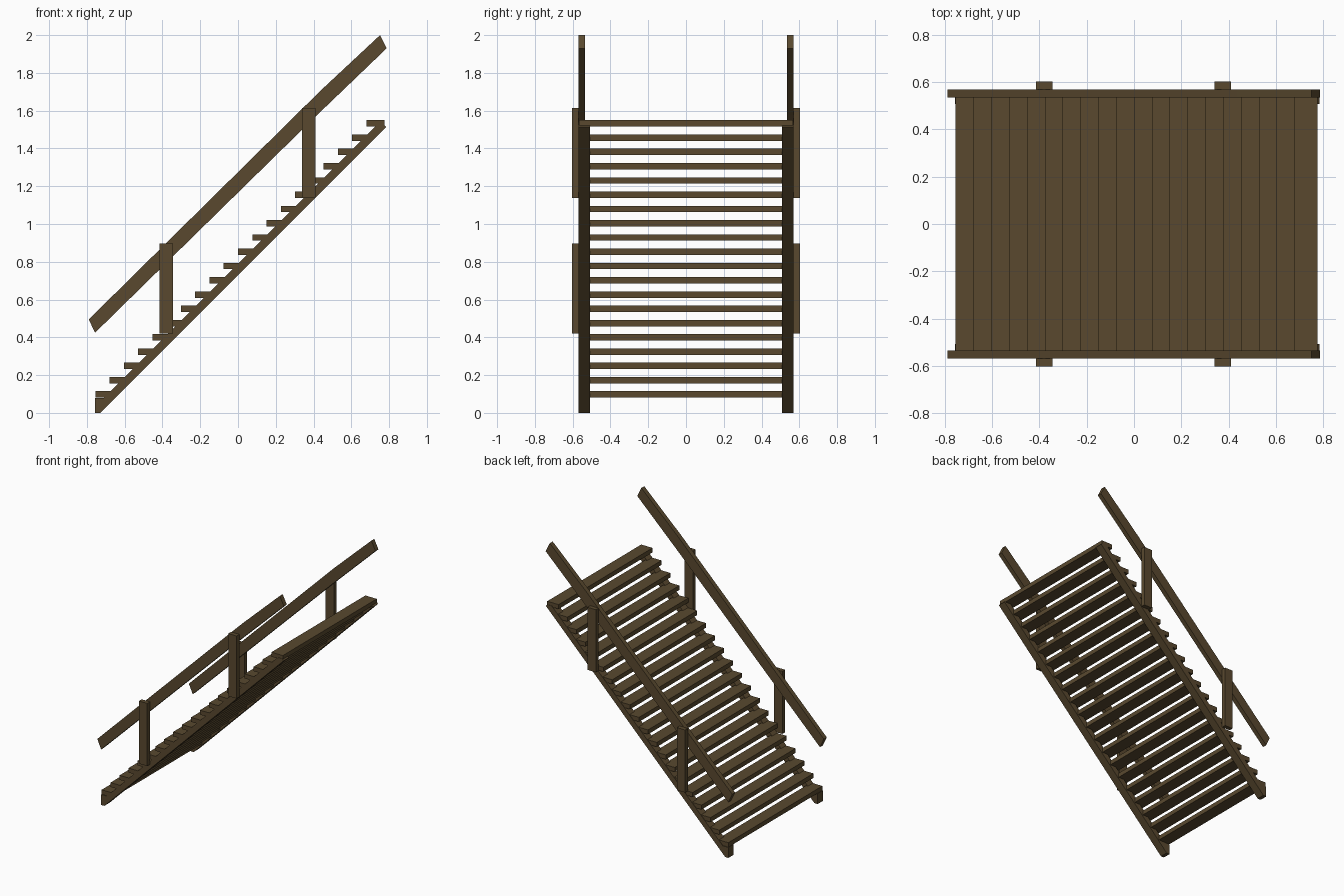
import bpy, bmesh

if "Cube" in bpy.data.objects:
    bpy.data.objects.remove(bpy.data.objects["Cube"])

wood = bpy.data.materials.new("dark brown wood")
wood.diffuse_color = (0.10, 0.066, 0.028, 1)
wood.use_nodes = True
wood.node_tree.nodes["Principled BSDF"].inputs["Base Color"].default_value = wood.diffuse_color


def prism(name, outline, y0, y1):
    """Extrude an x-z outline from y0 to y1."""
    bm = bmesh.new()
    face = bm.faces.new([bm.verts.new((x, y0, z)) for x, z in outline])
    out = bmesh.ops.extrude_face_region(bm, geom=[face])["geom"]
    verts = [v for v in out if isinstance(v, bmesh.types.BMVert)]
    bmesh.ops.translate(bm, verts=verts, vec=(0, y1 - y0, 0))
    bmesh.ops.recalc_face_normals(bm, faces=bm.faces)
    mesh = bpy.data.meshes.new(name)
    bm.to_mesh(mesh)
    bm.free()
    mesh.materials.append(wood)
    ob = bpy.data.objects.new(name, mesh)
    bpy.context.collection.objects.link(ob)
    return ob


def plank(name, x0, x1, z0, z1, y0, y1):
    return prism(name, [(x0, z0), (x1, z0), (x1, z1), (x0, z1)], y0, y1)


# Twenty open treads
STEP = 0.0755
for i in range(20):
    x, z = -0.755 + i * STEP, 0.081 + i * STEP
    plank("tread", x, x + 0.096, z, z + 0.034, -0.567, 0.567)

stringer = [(-0.757, 0), (-0.73, 0), (0.785, 1.513), (0.772, 1.525),
            (0.735, 1.525), (-0.71, 0.08), (-0.757, 0.08)]
rail = [(-0.757, 0.424), (0.42, 1.578), (0.787, 1.93), (0.752, 2.0),
        (0.437, 1.706), (-0.79, 0.495)]

for side, s in (("front", -1), ("back", 1)):
    # Sloping side beam and handrail
    prism(side + "_stringer", stringer, s * 0.507, s * 0.57)
    prism(side + "_handrail", rail, s * 0.535, s * 0.57)
    # Two posts fixed to the outer face
    for x, z in ((-0.38, 0.42), (0.375, 1.137)):
        plank(side + "_post", x - 0.035, x + 0.035, z, z + 0.478, s * 0.57, s * 0.603)
